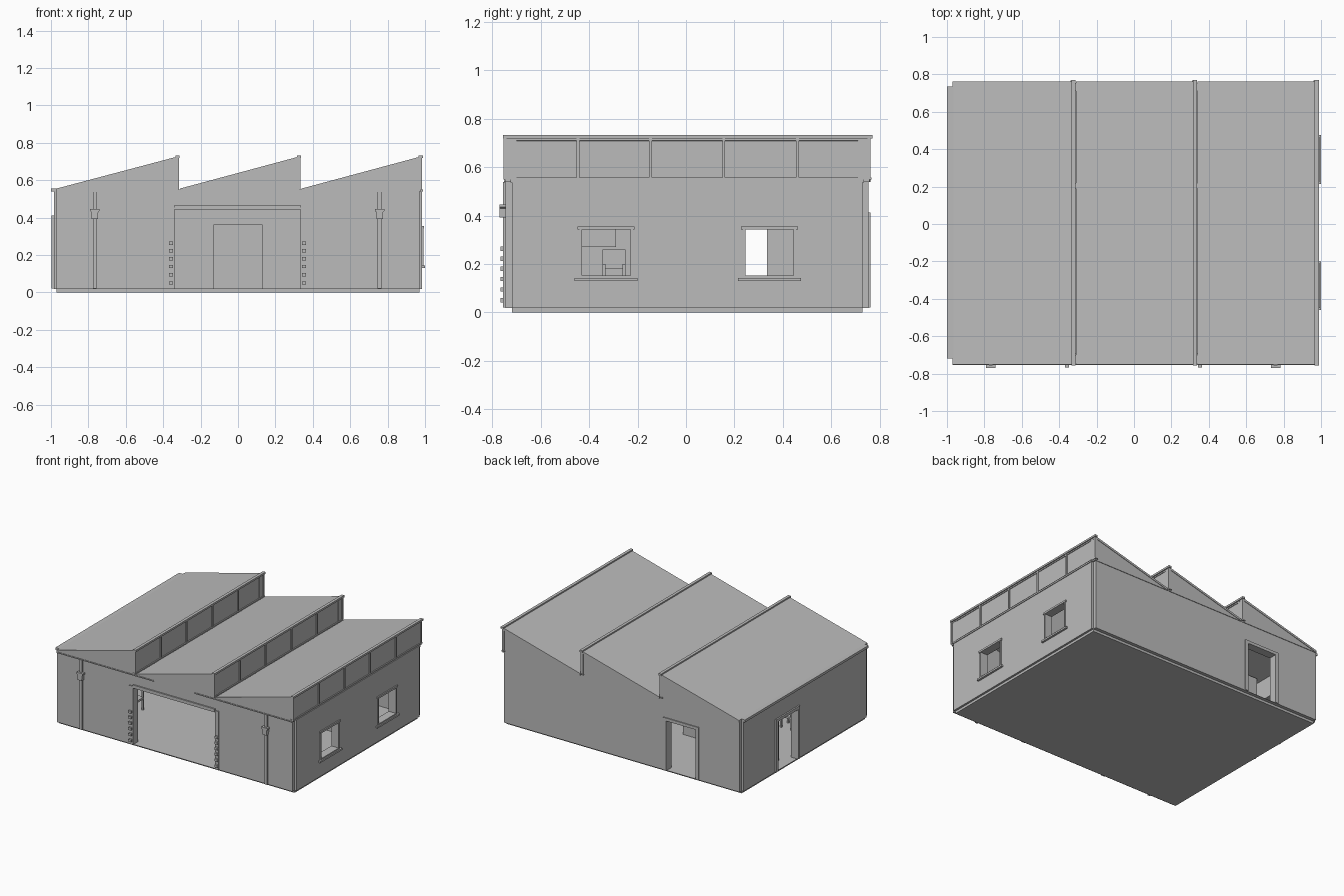
import bpy, bmesh
from mathutils import Vector

if "Cube" in bpy.data.objects:
    bpy.data.objects.remove(bpy.data.objects["Cube"])

grey = bpy.data.materials.new("warm_grey")
grey.diffuse_color = (0.5, 0.5, 0.5, 1)
grey.use_nodes = True
grey.node_tree.nodes["Principled BSDF"].inputs["Base Color"].default_value = grey.diffuse_color


def finish(name, bm):
    bmesh.ops.recalc_face_normals(bm, faces=bm.faces)
    me = bpy.data.meshes.new(name)
    bm.to_mesh(me)
    bm.free()
    me.materials.append(grey)
    ob = bpy.data.objects.new(name, me)
    bpy.context.collection.objects.link(ob)
    return ob


def boxes(name, *spans):
    """One object from boxes, each given as x0, x1, y0, y1, z0, z1."""
    bm = bmesh.new()
    for x0, x1, y0, y1, z0, z1 in spans:
        vs = bmesh.ops.create_cube(bm, size=1)["verts"]
        bmesh.ops.scale(bm, vec=(x1 - x0, y1 - y0, z1 - z0), verts=vs)
        bmesh.ops.translate(bm, vec=((x0 + x1) / 2, (y0 + y1) / 2, (z0 + z1) / 2), verts=vs)
    return finish(name, bm)


def prism(name, profile, y0, y1):
    """Extrude an x-z profile along y."""
    bm = bmesh.new()
    face = bm.faces.new([bm.verts.new((x, y0, z)) for x, z in profile])
    ext = bmesh.ops.extrude_face_region(bm, geom=[face])["geom"]
    bmesh.ops.translate(bm, vec=Vector((0, y1 - y0, 0)),
                        verts=[v for v in ext if isinstance(v, bmesh.types.BMVert)])
    return finish(name, bm)


def cut(ob, *span):
    """Cut a box-shaped opening."""
    cutter = boxes("cutter", span)
    mod = ob.modifiers.new("opening", "BOOLEAN")
    mod.operation, mod.solver, mod.object = "DIFFERENCE", "EXACT", cutter
    bpy.context.view_layer.objects.active = ob
    bpy.ops.object.modifier_apply(modifier=mod.name)
    bpy.data.objects.remove(cutter)


# Base slab and floor
boxes("plinth", (-.97, .97, -.72, .73, 0, .02))

# Outer walls with openings, leaving notched corners
front = boxes("front_wall", (-.97, .97, -.745, -.70, .018, .55))
cut(front, -.34, .335, -.9, -.6, .02, .445)
back = boxes("back_wall", (-.97, .97, .71, .755, .018, .55))
cut(back, -.61, -.37, .6, .9, .02, .39)
left = boxes("left_wall", (-.985, -.94, -.72, .73, .018, .55))
cut(left, -1.1, -.8, .10, .335, .02, .39)
right = boxes("right_wall", (.94, .985, -.72, .73, .018, .55))
windows = (-.33, .345)
for y in windows:
    cut(right, .8, 1.1, y - .105, y + .105, .145, .345)

# Sawtooth roof
for i in range(3):
    low, high = -.97 + .65 * i, -.32 + .65 * i
    if i:
        low += .01
    z_low = .555
    prism(f"roof_slope_{i}", [(low, z_low), (high, .727), (high, .71), (low, z_low - .015)],
          -.75, .762)
    for side, y0, y1 in (("front", -.749, -.70), ("back", .71, .759)):
        prism(f"{side}_gable_{i}", [(low, .54), (low, z_low - .01), (high - .001, .715),
                                    (high - .001, .54)], y0, y1)
    # Vertical glazing under each ridge
    boxes(f"roof_glazing_{i}", (high - .012, high - .004, -.745, .757, .55, .72))
    boxes(f"roof_glazing_frame_{i}",
          (high - .02, high + .004, -.755, .767, .55, .558),
          *[(high - .015, high + .004, y - .006, y + .006, .555, .722)
            for y in (-.748, -.447, -.147, .156, .460, .757)])
    boxes(f"ridge_cap_{i}", (high - .014, high + .008, -.757, .77, .719, .733))

# Eave trims
boxes("left_eave_trim", (-1, -.965, -.72, .735, .538, .556))
boxes("right_eave_trim", (.96, .99, -.725, .735, .538, .55))
boxes("front_eave_trim", (-.97, -.17, -.753, -.74, .536, .544),
      (.17, .97, -.753, -.74, .536, .544))

# Loading door surround with buffers
boxes("loading_door_frame",
      (-.37, -.34, -.752, -.69, .02, .455), (.335, .365, -.752, -.69, .02, .455),
      (-.34, .335, -.755, -.69, .443, .467))
boxes("door_buffers", *[(x - .011, x + .011, -.766, -.745, z - .009, z + .009)
                        for x in (-.358, .353) for z in (.05, .095, .138, .18, .222, .263)])

# Personnel door frames
boxes("back_door_frame",
      (-.635, -.61, .70, .762, .02, .412), (-.37, -.345, .70, .762, .02, .412),
      (-.61, -.37, .70, .762, .39, .412))
boxes("left_door_frame",
      (-.996, -.935, .078, .10, .02, .412), (-.996, -.935, .335, .357, .02, .412),
      (-.996, -.935, .10, .335, .39, .412))

# Window frames, heads and sills
for i, y in enumerate(windows):
    boxes(f"window_frame_{i}",
          (.93, .991, y - .11, y - .10, .14, .35), (.93, .991, y + .10, y + .11, .14, .35),
          (.93, .991, y - .10, y + .10, .14, .152),
          (.93, .994, y - .118, y + .118, .342, .356),
          (.93, 1.0, y - .13, y + .13, .13, .143))

# Rain pipes with hopper heads
for x in (-.766, .757):
    boxes("rain_pipe", (x - .01, x + .01, -.757, -.74, .02, .54))
    prism("hopper_head", [(x - .017, .392), (x + .017, .392), (x + .019, .43), (x + .025, .435),
                          (x + .025, .447), (x - .025, .447), (x - .025, .435),
                          (x - .019, .43)], -.77, -.742)

# Inner partition with doorway
partition = boxes("partition_wall", (-.945, .945, .19, .22, .018, .55))
cut(partition, -.13, .13, .1, .3, .02, .36)
cut(partition, -.96, -.9, .1, .3, .0, .6)

# Wall cabinet and chair inside the hall
boxes("wall_cabinet", (-.94, -.90, -.46, -.29, .27, .40))
boxes("chair", (-.70, -.60, -.345, -.25, .10, .115), (-.70, -.69, -.345, -.25, .18, .26),
      *[(x, x + .012, y, y + .012, .02, .2) for x in (-.70, -.612) for y in (-.345, -.262)])
